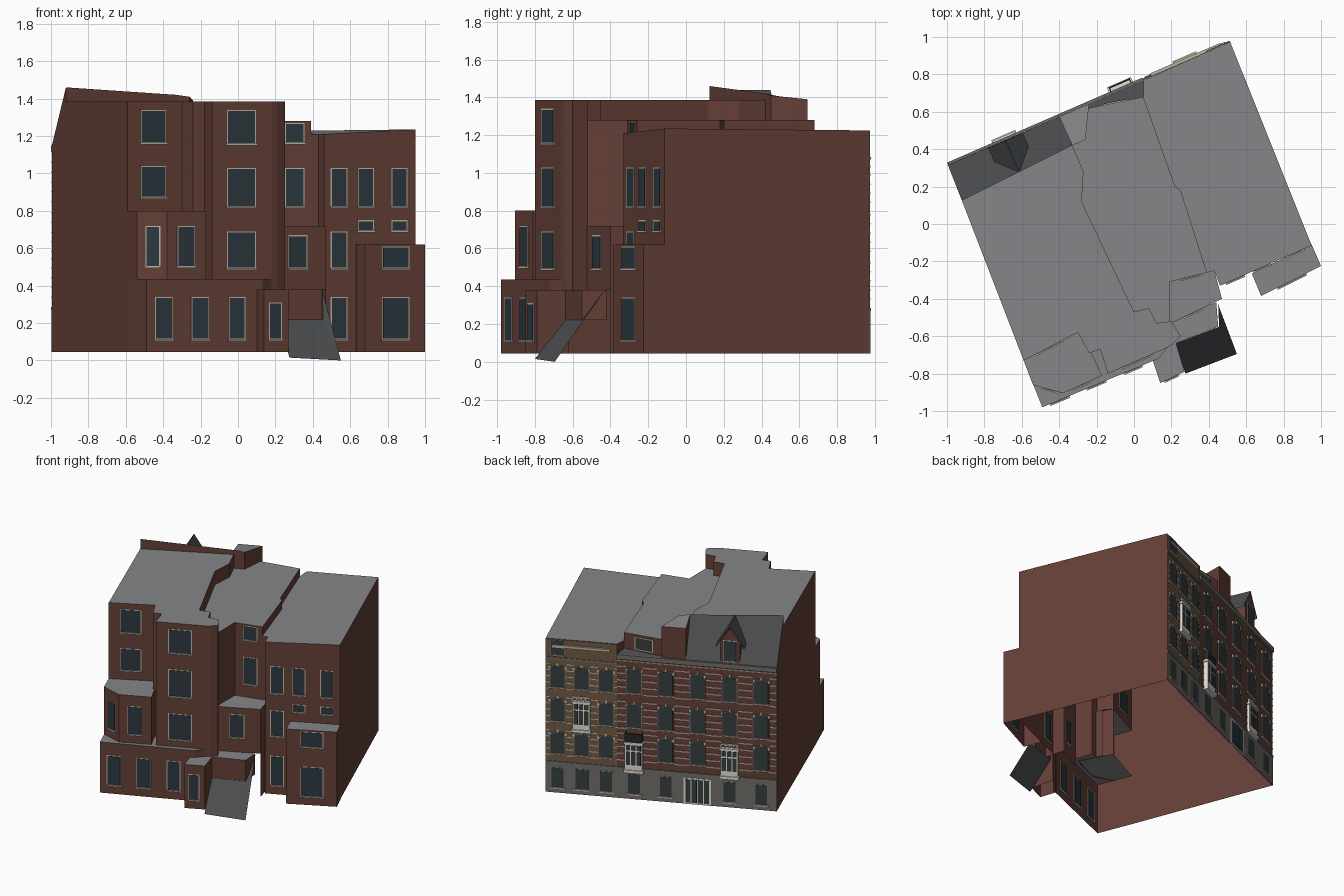
import bpy, bmesh, math
from mathutils import Vector

if "Cube" in bpy.data.objects:
    bpy.data.objects.remove(bpy.data.objects["Cube"])

def material(name, c):
    m = bpy.data.materials.new(name)
    m.diffuse_color = (*c, 1)
    m.use_nodes = True
    m.node_tree.nodes["Principled BSDF"].inputs["Base Color"].default_value = m.diffuse_color
    return m

BRICK = material("red_brick", (0.13, 0.05, 0.038))
TAN = material("tan_brick", (0.16, 0.098, 0.052))
ROOF = material("roof_grey", (0.235, 0.237, 0.245))
SLATE = material("slate", (0.07, 0.075, 0.08))
GLASS = material("glass", (0.025, 0.04, 0.05))
STREET_GLASS = material("street_glass", (0.035, 0.047, 0.048))
TRIM = material("trim", (0.5, 0.45, 0.37))
STONE = material("stone", (0.16, 0.155, 0.14))
WHITE = material("painted_wood", (0.75, 0.73, 0.65))
DARK = material("dark_metal", (0.02, 0.02, 0.022))

def finish(bm, name, mats, recalc=True):
    if recalc:
        bmesh.ops.recalc_face_normals(bm, faces=bm.faces)
    me = bpy.data.meshes.new(name)
    bm.to_mesh(me)
    bm.free()
    for m in mats:
        me.materials.append(m)
    ob = bpy.data.objects.new(name, me)
    bpy.context.collection.objects.link(ob)

def shell(name, pts, z0, z1, low={}, top=ROOF):
    """Roof and outer walls over a footprint, open below. z1 may be one height per
    corner; low gives a wall's own bottom height, or None for no wall."""
    n = len(pts)
    zs = z1 if isinstance(z1, (list, tuple)) else [z1] * n
    bm = bmesh.new()
    hi = [bm.verts.new((p[0], p[1], z)) for p, z in zip(pts, zs)]
    bm.faces.new(hi).material_index = 1
    for i in range(n):
        j = (i + 1) % n
        zb = low.get(i, z0)
        if zb is not None:
            a, b = [bm.verts.new((*pts[k], zb)) for k in (i, j)]
            bm.faces.new((a, b, hi[j], hi[i]))
    if sum(pts[i - 1][0] * pts[i][1] - pts[i][0] * pts[i - 1][1] for i in range(n)) < 0:
        bmesh.ops.reverse_faces(bm, faces=bm.faces)
    finish(bm, name, (BRICK, top), False)

# wall-mounted details are gathered per part name and flushed at the end
batch = {}

def plate(name, mat, wall, pts, d0, d1):
    """Outline in (along wall, z), extruded outward from d0 to d1."""
    bm = batch.setdefault(name, (bmesh.new(), mat))[0]
    p0, p1 = Vector(wall[0]), Vector(wall[1])
    t = (p1 - p0).normalized()
    out = Vector((t.y, -t.x))
    r0, r1 = [[bm.verts.new((*(p0 + t * s + out * d), z)) for s, z in pts] for d in (d0, d1)]
    bm.faces.new(r0)
    bm.faces.new(r1)
    for i in range(len(pts)):
        j = (i + 1) % len(pts)
        bm.faces.new((r0[i], r0[j], r1[j], r1[i]))

def bar(name, mat, wall, s0, s1, z0, z1, d0, d1):
    plate(name, mat, wall, [(s0, z0), (s1, z0), (s1, z1), (s0, z1)], d0, d1)

def rear_window(wall, x0, x1, z0, z1):
    p0, p1 = Vector(wall[0]), Vector(wall[1])
    k = (p1 - p0).length / (p1.x - p0.x)
    s0, s1 = (x0 - p0.x) * k, (x1 - p0.x) * k
    bar("rear_window_frames", TRIM, wall, s0, s1, z0, z1, -0.004, 0.002)
    bar("rear_window_glass", GLASS, wall, s0 + .006, s1 - .006, z0 + .006, z1 - .006, -0.006, 0.004)
    bar("rear_window_sills", TRIM, wall, s0 - .006, s1 + .006, z0 - .006, z0 + .004, -0.004, 0.010)

# ---- main volumes: one open shell, party walls only where they rise above a roof
B0 = 0.045
shell("west_house", [(-.92, .125), (-.33, .42), (-.27, .28), (-.28, .12), (0, -.47), (.08, -.45), (.12, -.53),
      (.2, -.52), (.25, -.6), (.21, -.64), (.18, -.66), (-.14, -.8), (-.18, -.67), (-.24, -.69), (-.3, -.58), (-.59, -.73)],
      B0, 1.385, {0: None, **{i: 1.28 for i in range(1, 7)}, 7: .38, 8: .38, 9: .38, 10: .38, 11: .435, 12: .435, 13: .435, 14: .8})
shell("west_mansard", [(-.995, .315), (-.4, .573), (-.33, .42), (-.92, .125)], B0, [1.15, 1.15, 1.42, 1.46],
      {1: None, 2: 1.38}, SLATE)
shell("firewall_block", [(-.4, .573), (-.24, .643), (-.26, .45), (-.33, .42)], B0, [1.39, 1.39, 1.41, 1.42],
      {1: 1.14, 2: 1.28, 3: 1.15})
shell("middle_house", [(-.243, .62), (.05, .68), (.22, .2), (.25, .18), (.39, -.26), (.19, -.31), (.19, -.52), (.12, -.53),
      (.08, -.45), (0, -.47), (-.28, .12), (-.27, .28), (-.33, .42), (-.26, .45)], B0, 1.28,
      {0: 1.145, 1: 1.2, 2: 1.2, 3: 1.2, 4: .72, 5: .72, **{i: None for i in range(6, 14)}})
shell("middle_eaves", [(-.24, .643), (.05, .768), (.05, .68), (-.243, .62)], B0, [1.145, 1.145, 1.16, 1.15],
      {1: None, 2: None, 3: None}, SLATE)
shell("east_house", [(.515, .972), (.05, .768), (.05, .68), (.22, .2), (.25, .18), (.39, -.26), (.43, -.25), (.46, -.33), (.95, -.115)],
      B0, [1.225, 1.225, 1.22, 1.215, 1.215, 1.21, 1.21, 1.21, 1.235], {1: 1.14, 2: None, 3: None, 4: None})

# ---- rear extensions
shell("west_bay", [(-.59, -.73), (-.54, -.86), (-.38, -.905), (-.17, -.81), (-.25, -.64), (-.3, -.58)], .43, .8, {4: None, 5: None})
shell("west_extension", [(-.59, -.73), (-.49, -.98), (.13, -.72), (.18, -.66), (-.14, -.8), (-.18, -.67), (-.24, -.69), (-.3, -.58)],
      B0, .435, {2: .38, **{i: None for i in range(3, 8)}})
shell("porch", [(.1, -.73), (.14, -.85), (.27, -.79), (.22, -.62), (.17, -.64)], B0, .38, {3: None, 4: None})
shell("stair_head", [(.19, -.64), (.22, -.64), (.45, -.55), (.44, -.42), (.19, -.5)], .22, .38, {0: None, 3: None, 4: None})
shell("middle_bay", [(.188, -.31), (.43, -.25), (.47, -.4), (.21, -.525), (.188, -.525)], .38, .72, {0: None, 1: B0, 4: None})
shell("east_annex", [(.63, -.265), (.68, -.385), (1, -.225), (.95, -.11)], B0, .62, {3: None})

# sloped stair cover: thin sheet
bm = bmesh.new()
bm.faces.new([bm.verts.new(v) for v in ((.275, -.8, .015), (.55, -.695, 0), (.455, -.55, .22), (.22, -.64, .22))])
bm.faces.new([bm.verts.new(v) for v in ((.55, -.695, 0), (.45, -.43, .38), (.455, -.55, .22))])
finish(bm, "stair_cover", (SLATE,), False)

# ---- rear windows: wall, then (x0, x1, z0, z1)
rear = [
    (((-.59, -.73), (-.3, -.58)), [(-.52, -.385, 1.16, 1.34), (-.52, -.385, .87, 1.04)]),
    (((-.14, -.8), (.18, -.66)), [(-.06, .095, 1.155, 1.34), (-.06, .095, .82, 1.03), (-.06, .095, .49, .69)]),
    (((.19, -.31), (.39, -.26)), [(.25, .355, 1.16, 1.27), (.25, .355, .82, 1.03)]),
    (((.21, -.525), (.47, -.4)), [(.27, .37, .49, .67)]),
    (((.46, -.33), (.95, -.115)), [(.495, .585, .82, 1.03), (.495, .585, .49, .69), (.495, .585, .11, .34),
     (.64, .725, .82, 1.03), (.82, .905, .82, 1.03), (.64, .725, .69, .75), (.82, .905, .69, .75)]),
    (((.68, -.385), (1, -.225)), [(.77, .915, .49, .61), (.77, .915, .11, .34)]),
    (((-.54, -.86), (-.38, -.905)), [(-.495, -.415, .5, .72)]),
    (((-.38, -.905), (-.17, -.81)), [(-.325, -.23, .5, .72)]),
    (((-.49, -.98), (.13, -.72)), [(-.445, -.35, .11, .34), (-.25, -.155, .11, .34), (-.05, .04, .11, .34)]),
    (((.14, -.85), (.27, -.79)), [(.165, .235, .11, .31)]),
]
for wall, wins in rear:
    for w in wins:
        rear_window(wall, *w)

# ---- street facade; distance runs from the east corner
F = ((.515, .972), (-.995, .315))
L = (Vector(F[0]) - Vector(F[1])).length
SPLIT = .508
bar("east_facade_skin", TAN, F, 0, SPLIT, .27, 1.222, 0, .003)
bar("stone_plinth", STONE, F, 0, L, B0, .27, 0, .005)
bar("plinth_moulding", STONE, F, 0, L, .27, .285, 0, .009)
bar("west_cornice", STONE, F, SPLIT, L, 1.115, 1.15, 0, .014)
bar("west_frieze", TRIM, F, SPLIT, L, 1.10, 1.106, 0, .006)
bar("east_cornice", TRIM, F, .05, .46, 1.165, 1.185, 0, .018)
bar("east_string_course", STONE, F, 0, SPLIT, 1.07, 1.085, 0, .008)

def arched(c, w, z0, z1, rise):
    if not rise:
        return [(c - w, z0), (c + w, z0), (c + w, z1), (c - w, z1)]
    arc = [i * math.pi / 6 for i in range(7)]
    return [(c - w, z0), (c + w, z0)] + [(c + w * math.cos(a), z1 - rise + rise * math.sin(a)) for a in arc]

def street_window(c, z0, z1, w=.05, rise=.025):
    plate("street_window_surrounds", STONE, F, arched(c, w + .006, z0 - .004, z1 + .007, rise), 0, .007)
    plate("street_window_glass", STREET_GLASS, F, arched(c, w, z0, z1, rise), 0, .009)
    bar("street_window_sills", TRIM, F, c - w - .012, c + w + .012, z0 - .014, z0 - .004, 0, .014)
    for k in (-1, 0, 1) if rise else ():
        x, zz = c + k * (w + .006), z1 + (.002 if k == 0 else -.022)
        bar("keystones", TRIM, F, x - .007, x + .007, zz, zz + .024, 0, .011)

west_cols = [L - s for s in (1.015, .79, .565, .335, .11)]
east_cols = [L - s for s in (1.56, 1.39, 1.215)]
west_rows = [(.355, .53), (.60, .775), (.865, 1.045)]
east_rows = [(.35, .51), (.60, .765), (.86, 1.02)]
ORIELS = {(east_cols[1], 1), (west_cols[0], 0), (west_cols[3], 0)}

for cols, rows, s0, s1 in ((west_cols, west_rows, SPLIT, L), (east_cols, east_rows, 0, SPLIT)):
    for c in cols:
        for i, (z0, z1) in enumerate(rows):
            if (c, i) not in ORIELS:
                street_window(c, z0, z1)
        if c != west_cols[2]:
            street_window(c, .09, .235, .042, 0)
    # pale brick bands between the windows
    marks = [s0] + [v for c in sorted(cols) for v in (c - .058, c + .058)] + [s1]
    for a, b in zip(marks[0::2], marks[1::2]):
        for z0, z1 in rows if b > a else ():
            for k in range(5):
                z = z0 - .02 + k * (z1 - z0 + .03) / 4
                bar("brick_bands", TRIM, F, a, b, z, z + .008, 0, .005)
street_window(east_cols[0], 1.11, 1.215, .045, 0)

# glazed street entrance
c = west_cols[2]
bar("entrance_frame", WHITE, F, c - .097, c + .097, B0, .245, 0, .008)
for k in range(4):
    x = c - .066 + k * .044
    bar("entrance_glass", STREET_GLASS, F, x - .018, x + .018, B0 + .012, .235, 0, .011)

# painted oriels with posts or balcony rail
def oriel(c, z0, z1, d, rail=False):
    w = .062
    bar("oriel_bodies", WHITE, F, c - w, c + w, z0, z1, 0, d)
    for z, h in ((z0 - .012, .022), (z1 - .01, .014)):
        bar("oriel_ledges", WHITE, F, c - w - .008, c + w + .008, z, z + h, 0, d + .007)
    for k in (-1, 0, 1):
        x = c + k * .038
        bar("oriel_glass", STREET_GLASS, F, x - .015, x + .015, z0 + .05, z1 - .07, 0, d + .003)
        bar("oriel_glass", STREET_GLASS, F, x - .015, x + .015, z1 - .058, z1 - .018, 0, d + .003)
    if rail:
        for a, b, e, f in ((-w, w, d - .004, d + .004), (-w, -w + .006, 0, d), (w - .006, w, 0, d)):
            bar("balcony_rail", DARK, F, c + a, c + b, z1, z1 + .07, e, f)
    else:
        for k in range(-2, 3):
            bar("oriel_posts", WHITE, F, c + k * .03 - .005, c + k * .03 + .005, z1, z1 + .035, d - .01, d)
        bar("oriel_posts", WHITE, F, c - w, c + w, z1 + .025, z1 + .035, d - .012, d + .002)

oriel(east_cols[1], .54, .765, .022)
oriel(west_cols[0], .27, .49, .034, True)
oriel(west_cols[3], .28, .50, .022)

# mansard dormer with pointed roof
c = west_cols[3]
gable = [(c - .07, 1.13), (c + .07, 1.13), (c + .07, 1.31), (c, 1.42), (c - .07, 1.31)]
plate("dormer_body", BRICK, F, gable, -.17, -.005)
for k in (-1, 1):
    plate("dormer_roof", SLATE, F, [(c, 1.425), (c + k * .1, 1.265), (c + k * .1, 1.28), (c, 1.44)], -.18, -.002)
bar("dormer_frame", TRIM, F, c - .05, c + .05, 1.16, 1.325, -.02, -.003)
bar("dormer_glass", STREET_GLASS, F, c - .045, c + .045, 1.166, 1.318, -.02, -.001)

# middle attic window
attic = ((.05, .68), (-.243, .62))
bar("attic_window_frame", TRIM, attic, .08, .22, 1.165, 1.262, -.004, .004)
bar("attic_window_glass", STREET_GLASS, attic, .087, .213, 1.172, 1.255, -.004, .007)

for name, (bm, mat) in batch.items():
    finish(bm, name, (mat,))
